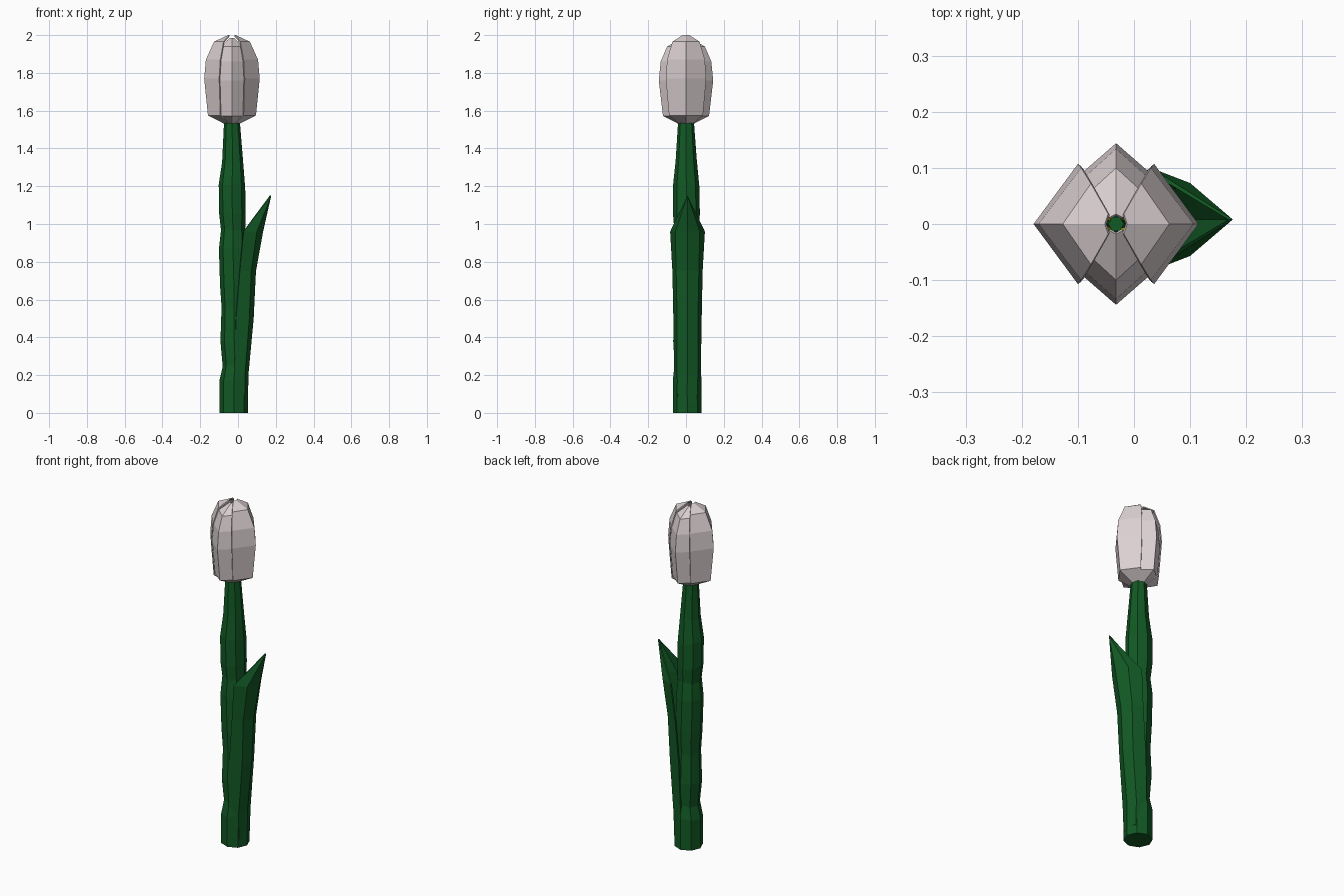
import bpy, bmesh, math, random
from mathutils import Matrix, Vector

random.seed(4)
cube = bpy.data.objects.get("Cube")
if cube:
    bpy.data.objects.remove(cube, do_unlink=True)


def material(name, rgb):
    m = bpy.data.materials.new(name)
    m.use_nodes = True
    m.diffuse_color = (*rgb, 1)
    m.node_tree.nodes["Principled BSDF"].inputs["Base Color"].default_value = (*rgb, 1)
    return m


PETAL = material("pale pink", (0.71, 0.63, 0.64))
GREEN = material("leaf green", (0.006, 0.10, 0.018))
YELLOW = material("stamen yellow", (0.65, 0.55, 0.01))


def loft(name, rows, mat, closed=False, thickness=0):
    """Skin a list of equal-length point rows with flat faces."""
    bm = bmesh.new()
    rings = [[bm.verts.new(p) for p in row] for row in rows]
    n = len(rows[0])
    for low, high in zip(rings, rings[1:]):
        for j in range(n if closed else n - 1):
            k = (j + 1) % n
            bm.faces.new((low[j], low[k], high[k], high[j]))
    if closed:
        bm.faces.new(rings[0][::-1])
        bm.faces.new(rings[-1])
    bmesh.ops.remove_doubles(bm, verts=bm.verts, dist=0.0005)
    mesh = bpy.data.meshes.new(name)
    bm.to_mesh(mesh)
    bm.free()
    mesh.materials.append(mat)
    ob = bpy.data.objects.new(name, mesh)
    bpy.context.collection.objects.link(ob)
    if thickness:
        mod = ob.modifiers.new("thickness", "SOLIDIFY")
        mod.thickness = thickness
        mod.offset = -1
    return ob


def ring(x, y, z, r, sides, wobble=0):
    return [(x + r * math.cos(a), y + r * math.sin(a), z + random.uniform(-wobble, wobble))
            for a in (math.tau * i / sides for i in range(sides))]


# Stem: uneven eight-sided stalk (height, centre x, radius)
stem = [(0, -.022, .076), (.18, -.022, .076), (.25, -.015, .066), (.38, -.02, .073),
        (.55, -.02, .067), (.68, -.022, .073), (.87, -.027, .074), (.97, -.026, .064),
        (1.06, -.03, .071), (1.2, -.032, .07), (1.33, -.028, .056), (1.54, -.032, .042)]
loft("stem", [ring(x, .007 * (1 - z / 1.54), z, r, 8, .012 if 0 < z < 1.5 else 0)
              for z, x, r in stem], GREEN, closed=True)

# Leaf: folded blade (height, ridge x, middle x, middle y, edge x, edge y)
leaf = [(.05, .053, .035, .05, -.02, .06), (.2, .055, .037, .055, -.02, .07),
        (.5, .083, .06, .055, -.01, .075), (.75, .095, .07, .06, .01, .08),
        (.96, .133, .1, .065, .03, .092), (1.15, .176, .176, 0, .176, 0)]
loft("leaf", [[(ex, .008 - ey, z), (mx, .008 - my, z), (rx, .008, z),
               (mx, .008 + my, z), (ex, .008 + ey, z)]
              for z, rx, mx, my, ex, ey in leaf], GREEN, thickness=.008)

# Petals: creased shells (height, ridge reach, edge reach, half width)
outer = [(1.525, .03, .01, .03), (1.575, .127, .062, .09), (1.77, .147, .068, .107),
         (1.87, .138, .062, .1), (1.965, .095, .045, .072), (2.0, .02, .014, .018)]
inner = [(1.525, .03, .01, .025), (1.572, .122, .06, .075), (1.76, .144, .07, .085),
         (1.86, .134, .062, .08), (1.94, .1, .045, .06), (1.985, .018, .012, .012)]
for i, side in enumerate(("left", "back", "right", "front")):
    turn = Matrix.Translation((-.032, 0, 0)) @ Matrix.Rotation(i * math.pi / 2, 4, "Z")
    rows = [[turn @ Vector(p) for p in ((e, -w, z), (r, 0, z), (e, w, z))]
            for z, r, e, w in (inner if i % 2 else outer)]
    loft(side + "_petal", rows, PETAL, thickness=.006)

# Pistil and four stamens inside the bloom
loft("pistil", [ring(-.032, 0, z, r, 6) for z, r in ((1.53, .02), (1.8, .012), (1.84, .014))],
     GREEN, closed=True)
for i in range(4):
    a = math.pi / 4 + i * math.pi / 2
    path = ((1.53, .018, .008), (1.74, .024, .008), (1.77, .024, .014), (1.84, .024, .008))
    loft(f"stamen_{i + 1}", [ring(-.032 + d * math.cos(a), d * math.sin(a), z, r, 5)
                             for z, d, r in path], YELLOW, closed=True)
